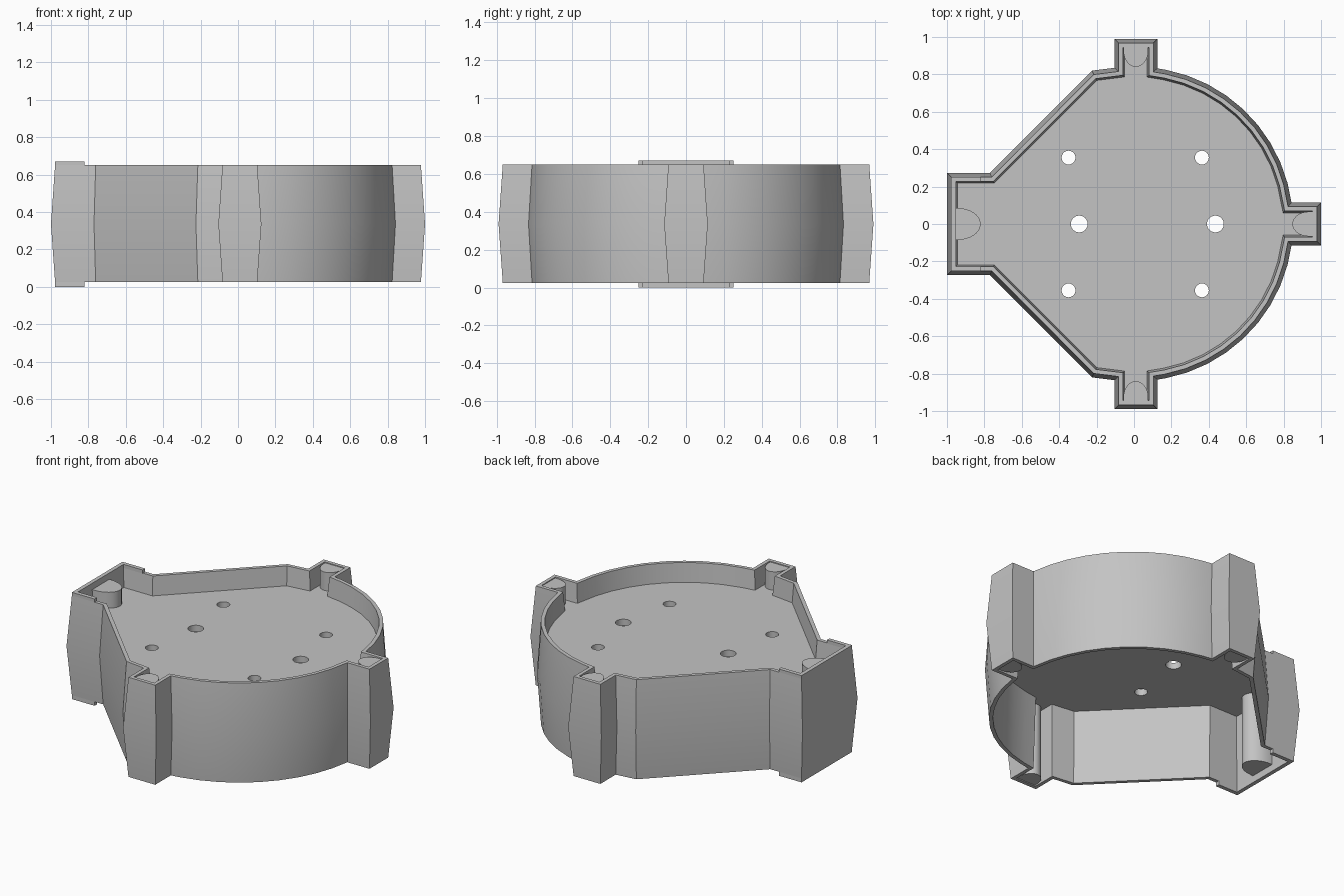
import bpy, bmesh
from math import sin, cos, pi, radians
from mathutils import Vector, Matrix

cube = bpy.data.objects.get("Cube")
if cube:
    bpy.data.objects.remove(cube, do_unlink=True)

grey = bpy.data.materials.new("plain_grey")
grey.use_nodes = True
grey.diffuse_color = (0.55, 0.55, 0.55, 1)
grey.node_tree.nodes["Principled BSDF"].inputs["Base Color"].default_value = grey.diffuse_color

CX, R = 0.01, 0.84                     # round wall centre and radius
BOTTOM, MID, TOP = 0.025, 0.335, 0.65  # body heights
FLOOR_LOW, FLOOR_HIGH = 0.49, 0.53


def make_object(name, bm):
    bmesh.ops.recalc_face_normals(bm, faces=bm.faces)
    mesh = bpy.data.meshes.new(name)
    bm.to_mesh(mesh)
    bm.free()
    obj = bpy.data.objects.new(name, mesh)
    bpy.context.collection.objects.link(obj)
    mesh.materials.append(grey)
    return obj


def loft(name, rings):
    """Skin a stack of (outline, z) rings and cap both ends."""
    bm = bmesh.new()
    loops = [[bm.verts.new((p[0], p[1], z)) for p in pts] for pts, z in rings]
    n = len(loops[0])
    for a, b in zip(loops, loops[1:]):
        for i in range(n):
            j = (i + 1) % n
            bm.faces.new((a[i], a[j], b[j], b[i]))
    bm.faces.new(loops[0][::-1])
    bm.faces.new(loops[-1])
    return make_object(name, bm)


def inset(pts, d):
    """Mitred inward offset of an anticlockwise outline."""
    out = []
    for i, p in enumerate(pts):
        e1 = (p - pts[i - 1]).normalized()
        e2 = (pts[(i + 1) % len(pts)] - p).normalized()
        n1, n2 = Vector((-e1.y, e1.x)), Vector((-e2.y, e2.x))
        out.append(p + (n1 + n2) * d / (1 + n1.dot(n2)))
    return out


# Half outline: side tab, round wall, back tab, slanted wall, wide tab
half = [(1, 0.115), (CX + 0.832, 0.115)]
half += [(CX + R * cos(radians(a)), R * sin(radians(a))) for a in range(15, 80, 8)]
half += [(0.125, 0.832), (0.125, 0.99), (-0.105, 0.99), (-0.105, 0.835),
         (-0.225, 0.82), (-0.77, 0.273), (-1, 0.273)]
outline = [Vector(p) for p in half] + [Vector((x, -y)) for x, y in reversed(half)]

# Bulged wall with an inner floor plate
body = loft("housing_shell", [
    (inset(outline, 0.055), FLOOR_LOW),
    (inset(outline, 0.045), BOTTOM),
    (inset(outline, 0.022), BOTTOM),
    (outline, MID),
    (inset(outline, 0.022), TOP),
    (inset(outline, 0.045), TOP),
    (inset(outline, 0.055), FLOOR_HIGH)])

# Round holes through the floor
bm = bmesh.new()
holes = [(x, y, 0.037) for x in (-0.35, 0.363) for y in (-0.355, 0.355)]
holes += [(-0.293, 0, 0.045), (0.435, 0, 0.045)]
for x, y, r in holes:
    bmesh.ops.create_cone(bm, cap_ends=True, segments=24, radius1=r, radius2=r, depth=0.2,
                          matrix=Matrix.Translation((x, y, FLOOR_LOW + 0.02)))
cutter = make_object("hole_cutter", bm)
cutter.hide_render = True
cut = body.modifiers.new("holes", "BOOLEAN")
cut.operation, cut.solver, cut.object = "DIFFERENCE", "EXACT", cutter
bpy.context.view_layer.update()
graph = bpy.context.evaluated_depsgraph_get()
holed = bpy.data.meshes.new_from_object(body.evaluated_get(graph))
body.modifiers.clear()
body.data = holed
bpy.data.objects.remove(cutter, do_unlink=True)


# Half-round bosses standing inside each tab
def boss(name, base, inward, width, depth, low, high):
    base, inward = Vector(base), Vector(inward)
    side = Vector((-inward.y, inward.x))
    pts = [base - inward * 0.02 - side * width]
    pts += [base + side * width * -cos(pi * i / 16) + inward * depth * sin(pi * i / 16)
            for i in range(17)]
    pts.append(base - inward * 0.02 + side * width)
    return loft(name, [(pts, low), (pts, high)])


parts = [body,
         boss("wide_tab_boss", (-0.942, 0), (1, 0), 0.085, 0.122, 0.045, 0.63),
         boss("side_tab_boss", (0.935, 0), (-1, 0), 0.066, 0.088, 0.03, 0.645),
         boss("back_tab_boss", (CX, 0.925), (0, -1), 0.066, 0.085, 0.03, 0.645),
         boss("front_tab_boss", (CX, -0.925), (0, 1), 0.066, 0.085, 0.03, 0.645)]

# Raised lips above and below the wide tab
lip = [(-0.82, 0.251), (-0.978, 0.251), (-0.978, -0.251), (-0.82, -0.251),
       (-0.82, -0.226), (-0.953, -0.226), (-0.953, 0.226), (-0.82, 0.226)]
parts.append(loft("upper_lip", [(lip, TOP - 0.002), (lip, 0.67)]))
parts.append(loft("lower_lip", [(lip, 0), (lip, BOTTOM + 0.002)]))

# Smooth the round faces and keep edges sharp
bpy.ops.object.select_all(action="DESELECT")
for obj in parts:
    obj.select_set(True)
bpy.context.view_layer.objects.active = body
bpy.ops.object.shade_smooth_by_angle(angle=radians(20))
